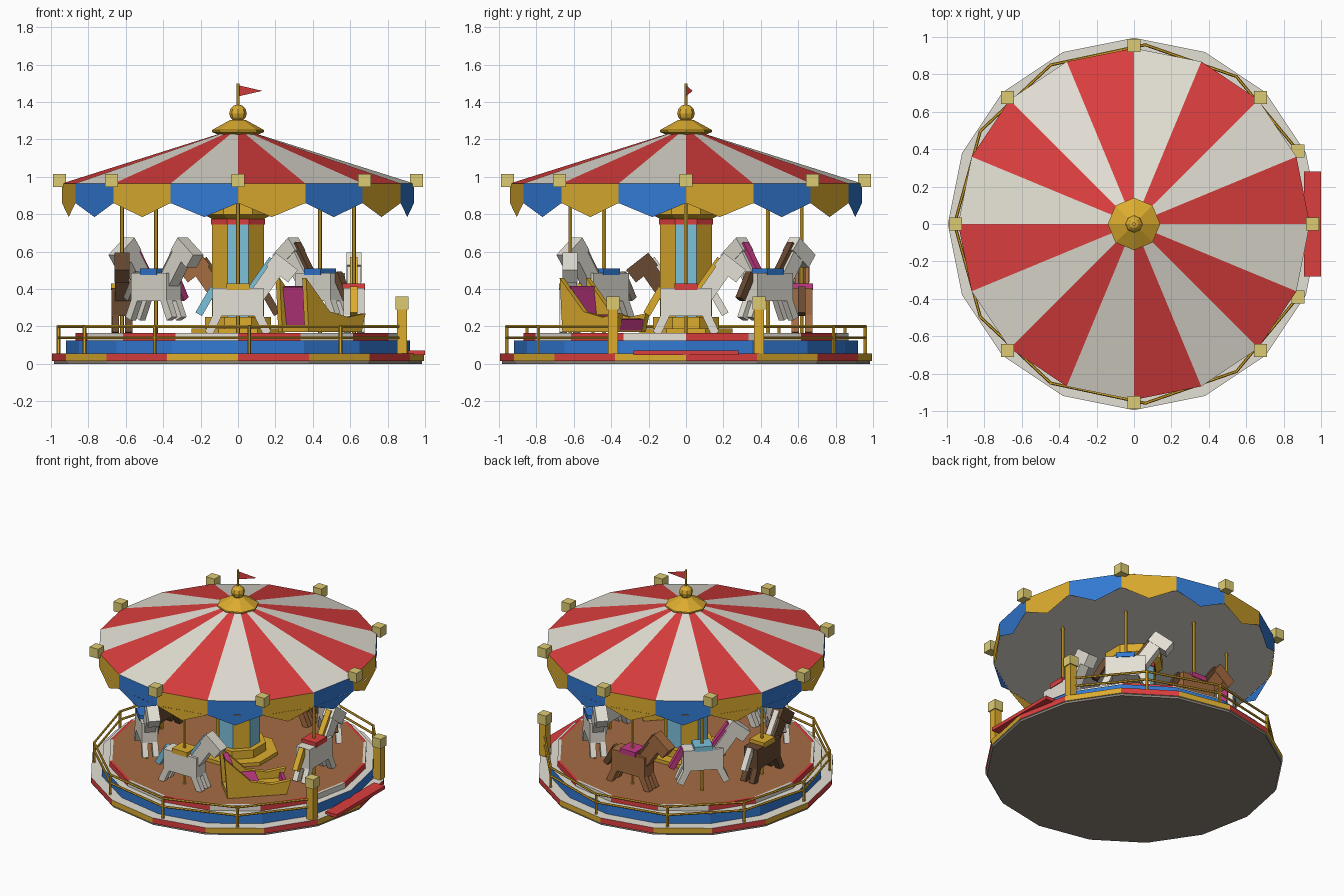
import bpy
from math import radians, sin, cos
from mathutils import Matrix, Vector

if "Cube" in bpy.data.objects:
    bpy.data.objects.remove(bpy.data.objects["Cube"], do_unlink=True)


# Flat colours
def material(name, code):
    srgb = [int(code[i:i + 2], 16) / 255 for i in (0, 2, 4)]
    col = [c / 12.92 if c < 0.04 else ((c + 0.055) / 1.055) ** 2.4 for c in srgb] + [1]
    m = bpy.data.materials.new(name)
    m.use_nodes = True
    m.diffuse_color = col
    m.node_tree.nodes["Principled BSDF"].inputs["Base Color"].default_value = col
    return m


RED = material("red", "DC3E3E")
CREAM = material("cream", "E4E0D5")
BLUE = material("blue", "3279D2")
GOLD = material("gold", "DCAC2E")
BULB = material("bulb_yellow", "DECB74")
SKY = material("sky_blue", "7CC2DC")
PINK = material("pink", "C43A86")
WOOD = material("wood_brown", "A56C42")
DARK = material("dark_brown", "694A31")
STONE = material("stone_grey", "8C8479")


def build(name, verts, faces, mats):
    """Mesh object with one material per face."""
    mesh = bpy.data.meshes.new(name)
    mesh.from_pydata(verts, [], faces)
    used = list(dict.fromkeys(mats))
    for m in used:
        mesh.materials.append(m)
    for poly, m in zip(mesh.polygons, mats):
        poly.material_index = used.index(m)
    mesh.update()
    ob = bpy.data.objects.new(name, mesh)
    bpy.context.collection.objects.link(ob)
    return ob


def ring_point(r, angle, z=0):
    a = radians(angle)
    return Vector((r * cos(a), r * sin(a), z))


def lathe(name, profile, n, rule, turn=0):
    """Closed faceted solid; rule(band, segment) gives the colour."""
    verts = [ring_point(r, turn + 360 * k / n, z) for r, z in profile for k in range(n)]
    faces, mats = [], []
    for i in range(len(profile) - 1):
        for k in range(n):
            a, b = i * n + k, i * n + (k + 1) % n
            faces.append((a, b, b + n, a + n))
            mats.append(rule(i, k))
    last = len(profile) - 1
    faces += [tuple(reversed(range(n))), tuple(range(last * n, last * n + n))]
    mats += [rule(0, 0) if rule(-1, 0) is None else rule(-1, 0), rule(last, 0)]
    return build(name, verts, faces, mats)


def box(name, centre, size, mat, tilt=0, place=Matrix()):
    m = place @ Matrix.Translation(centre) @ Matrix.Rotation(radians(tilt), 4, 'Y')
    s = Vector(size) / 2
    verts = [m @ Vector((x * s.x, y * s.y, z * s.z))
             for x in (-1, 1) for y in (-1, 1) for z in (-1, 1)]
    faces = [(0, 1, 3, 2), (4, 6, 7, 5), (0, 4, 5, 1), (2, 3, 7, 6), (0, 2, 6, 4), (1, 5, 7, 3)]
    return build(name, verts, faces, [mat] * 6)


def rod(name, a, b, r, mat, n=6):
    """Thin straight bar between two points."""
    a, b = Vector(a), Vector(b)
    q = (b - a).to_track_quat('Z', 'Y')
    verts = [p + q @ ring_point(r, 360 * k / n) for p in (a, b) for k in range(n)]
    faces = [(k, (k + 1) % n, (k + 1) % n + n, k + n) for k in range(n)]
    faces += [tuple(reversed(range(n))), tuple(range(n, 2 * n))]
    return build(name, verts, faces, [mat] * len(faces))


def plain(mat):
    return lambda i, k: mat


# Stepped base
lathe("base_foot", [(0.985, 0), (0.985, 0.015)], 16, plain(STONE))
lathe("base_rim", [(0.995, 0.015), (0.995, 0.055)], 16,
      lambda i, k: CREAM if i else (GOLD if k % 2 else RED))
lathe("base_drum", [(0.92, 0.055), (0.92, 0.125)], 16, lambda i, k: CREAM if i else BLUE)
lathe("floor_edge", [(0.87, 0.125), (0.87, 0.165), (0.85, 0.165)], 16,
      lambda i, k: WOOD if i == 2 else (CREAM if k % 2 else RED))
box("entry_step", (0.955, 0, 0.06), (0.09, 0.56, 0.025), RED)

# Gate posts and railing
RAIL_R, GATE = 0.96, 24
rail_angles = [GATE + (360 - 2 * GATE) * k / 10 for k in range(11)]
for i, a in enumerate(rail_angles):
    p = ring_point(RAIL_R, a)
    if i in (0, 10):
        box("gate_post", p + Vector((0, 0, 0.173)), (0.055, 0.055, 0.236), GOLD)
        box("gate_lamp", p + Vector((0, 0, 0.325)), (0.07, 0.07, 0.07), BULB)
    else:
        rod("rail_post", p + Vector((0, 0, 0.05)), p + Vector((0, 0, 0.205)), 0.01, GOLD)
    if i < 10:
        for z in (0.14, 0.2):
            rod("rail", ring_point(RAIL_R, a, z), ring_point(RAIL_R, rail_angles[i + 1], z),
                0.008, GOLD)

# Centre column
lathe("centre_plinth", [(0.27, 0.165), (0.27, 0.19), (0.19, 0.19), (0.19, 0.25)], 8,
      plain(GOLD), 22.5)
lathe("centre_column", [(0.15, 0.25), (0.15, 0.75)], 8,
      lambda i, k: SKY if k % 2 else GOLD, 22.5)
lathe("column_collar", [(0.155, 0.745), (0.155, 0.775)], 8, plain(RED), 22.5)
lathe("column_crown", [(0.15, 0.775), (0.2, 0.8), (0.2, 0.862)], 8, plain(GOLD), 22.5)

# Striped roof, rim band and hanging points
lathe("roof", [(0.94, 0.965), (0.1, 1.23)], 16, lambda i, k: CREAM if k % 2 else RED)
lathe("roof_band", [(0.94, 0.86), (0.94, 0.965)], 16,
      lambda i, k: CREAM if i else (BLUE if k % 2 else GOLD))
lathe("ceiling", [(0.935, 0.858), (0.935, 0.87)], 16, plain(CREAM))
verts, faces, mats = [], [], []
for k in range(16):
    a, b = ring_point(0.941, 22.5 * k, 0.86), ring_point(0.941, 22.5 * (k + 1), 0.86)
    verts += [a, (a + b) / 2 - Vector((0, 0, 0.075)), b]
    faces.append((3 * k, 3 * k + 1, 3 * k + 2))
    mats.append(BLUE if k % 2 else GOLD)
build("valance", verts, faces, mats)
for k in range(8):
    box("roof_lamp", ring_point(0.955, 45 * k, 0.98), (0.07, 0.07, 0.07), BULB)

# Finial, flagpole and pennant
lathe("finial_cap", [(0.09, 1.22), (0.14, 1.24), (0.14, 1.25), (0.04, 1.305)], 8, plain(GOLD))
ball = [(max(0.002, 0.047 * sin(radians(t))), 1.34 - 0.047 * cos(radians(t)))
        for t in range(0, 181, 30)]
lathe("finial_ball", ball, 8, plain(GOLD))
rod("flagpole", (0, 0, 1.36), (0, 0, 1.5), 0.009, GOLD)
build("pennant", [(0, 0, 1.49), (0, 0, 1.43), (0.13, 0.035, 1.46)], [(0, 1, 2)], [RED])


# Horses: coat, mane and tail, saddle
def horse(angle, lift, coat, mane, saddle):
    spot = ring_point(0.62, angle)
    rod("horse_pole", spot + Vector((0, 0, 0.165)), spot + Vector((0, 0, 0.86)), 0.011, GOLD)
    m = Matrix.Translation(spot + Vector((0, 0, lift))) @ Matrix.Rotation(radians(angle + 90), 4, 'Z')
    box("horse_body", (0, 0, 0.33), (0.27, 0.11, 0.15), coat, 0, m)
    box("horse_neck", (0.155, 0, 0.44), (0.085, 0.075, 0.22), coat, 35, m)
    box("horse_head", (0.235, 0, 0.515), (0.15, 0.08, 0.085), coat, 38, m)
    box("horse_mane", (0.125, 0, 0.48), (0.035, 0.04, 0.2), mane, 35, m)
    box("horse_tail", (-0.17, 0, 0.335), (0.04, 0.04, 0.16), mane, 30, m)
    box("horse_saddle", (0, 0, 0.413), (0.125, 0.12, 0.035), saddle, 0, m)
    for side in (-0.035, 0.035):
        box("horse_front_leg", (0.125, side, 0.23), (0.045, 0.04, 0.15), coat, -25, m)
        box("horse_rear_leg", (-0.125, side, 0.23), (0.045, 0.04, 0.15), coat, 25, m)


horse(0, 0, CREAM, GOLD, RED)
horse(45, 0.08, CREAM, DARK, BLUE)
horse(90, 0, WOOD, DARK, PINK)
horse(135, 0.08, CREAM, PINK, SKY)
horse(180, 0, DARK, CREAM, GOLD)
horse(225, 0.08, CREAM, STONE, BLUE)
horse(270, 0, CREAM, SKY, GOLD)

# Bench carriage in the remaining place
m = Matrix.Translation(ring_point(0.62, -45)) @ Matrix.Rotation(radians(45), 4, 'Z')
side_profile = [(-0.2, 0.17), (0.2, 0.17), (0.23, 0.27), (0.1, 0.25),
                (-0.04, 0.28), (-0.13, 0.37), (-0.22, 0.46)]
n = len(side_profile)
for y in (-0.1, 0.1):
    verts = [m @ Vector((x, y + t, z)) for t in (-0.015, 0.015) for x, z in side_profile]
    faces = [tuple(range(n)), tuple(reversed(range(n, 2 * n)))]
    faces += [(k, k + n, (k + 1) % n + n, (k + 1) % n) for k in range(n)]
    build("carriage_side", verts, faces, [GOLD] * len(faces))
box("carriage_floor", (0, 0, 0.185), (0.4, 0.18, 0.03), GOLD, 0, m)
box("carriage_seat", (-0.06, 0, 0.23), (0.16, 0.18, 0.07), PINK, 0, m)
box("carriage_back", (-0.165, 0, 0.31), (0.035, 0.18, 0.21), PINK, -8, m)
box("carriage_front", (0.195, 0, 0.21), (0.025, 0.18, 0.06), PINK, 10, m)
